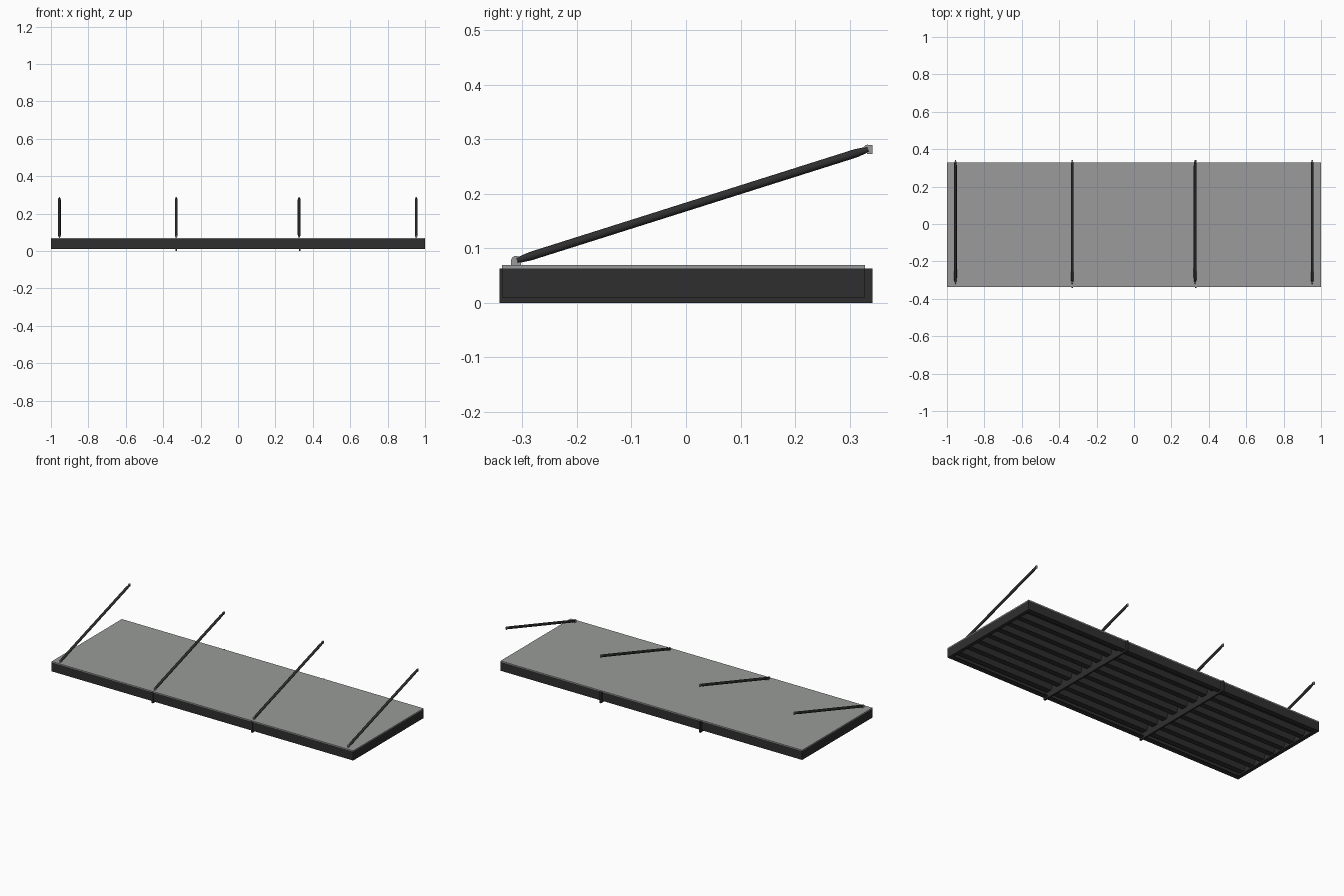
import bpy, bmesh, math
from mathutils import Vector

if "Cube" in bpy.data.objects:
    bpy.data.objects.remove(bpy.data.objects["Cube"])

def mat(name, c):
    m = bpy.data.materials.new(name)
    m.diffuse_color = (*c, 1)
    m.use_nodes = True
    m.node_tree.nodes["Principled BSDF"].inputs["Base Color"].default_value = m.diffuse_color
    return m

DARK = mat("dark_metal", (0.028, 0.028, 0.029))
GREY = mat("grey_sheet", (0.32, 0.33, 0.32))

def finish(name, bm, m):
    bmesh.ops.recalc_face_normals(bm, faces=bm.faces)
    me = bpy.data.meshes.new(name)
    bm.to_mesh(me)
    bm.free()
    me.materials.append(m)
    ob = bpy.data.objects.new(name, me)
    bpy.context.collection.objects.link(ob)
    return ob

def box(name, lo, hi, m):
    bm = bmesh.new()
    bmesh.ops.create_cube(bm, size=1)
    for v in bm.verts:
        v.co = [(a + b) / 2 + c * (b - a) for a, b, c in zip(lo, hi, v.co)]
    return finish(name, bm, m)

def extrude_x(name, pts, x0, x1, m):
    bm = bmesh.new()
    f = bm.faces.new([bm.verts.new((x0, y, z)) for y, z in pts])
    r = bmesh.ops.extrude_face_region(bm, geom=[f])
    for v in r["geom"]:
        if isinstance(v, bmesh.types.BMVert):
            v.co.x = x1
    return finish(name, bm, m)

def rod(name, a, b, r1, r2, m, n=12):
    a, b = Vector(a), Vector(b)
    bm = bmesh.new()
    bmesh.ops.create_cone(bm, cap_ends=True, segments=n, radius1=r1, radius2=r2, depth=(b - a).length)
    q = (b - a).to_track_quat('Z', 'Y')
    for v in bm.verts:
        v.co = q @ v.co + (a + b) / 2
    ob = finish(name, bm, m)
    for p in ob.data.polygons:
        p.use_smooth = len(p.vertices) == 4
    return ob

Y0, Y1 = -0.337, 0.328

# Roof sheet and edge channels with inward bottom flanges
box("top_sheet", (-1, Y0, 0.063), (1, Y1, 0.069), GREY)
T, F = 0.006, 0.028
for s, y in ((1, Y0), (-1, Y1)):
    n = "front" if s > 0 else "back"
    pts = [(y, 0.01), (y + s*F, 0.01), (y + s*F, 0.016), (y + s*T, 0.016), (y + s*T, 0.063), (y, 0.063)]
    extrude_x(n + "_channel", pts, -1, 1, DARK)
for s in (-1, 1):
    xs = sorted((s, s * (1 - T)))
    box("end_plate", (xs[0], Y0, 0.01), (xs[1], Y1, 0.063), DARK)
    xs = sorted((s, s * (1 - 0.02)))
    box("end_flange", (xs[0], Y0 + T, 0.01), (xs[1], Y1 - T, 0.016), DARK)

# Trapezoidal corrugated deck under the sheet
N = 8
ya, yb = Y0 + T, Y1 - T
p = (yb - ya) / N
top, low = 0.0625, 0.034
line = []
for i in range(N):
    y = ya + i * p
    line += [(y + p*.05, top), (y + p*.2, low), (y + p*.6, low), (y + p*.75, top)]
line = [(ya, top)] + line + [(yb, top)]
bm = bmesh.new()
rows = [[bm.verts.new((x, y, z)) for y, z in line] for x in (-0.994, 0.994)]
for i in range(len(line) - 1):
    bm.faces.new((rows[0][i], rows[0][i+1], rows[1][i+1], rows[1][i]))
deck = finish("corrugated_deck", bm, DARK)
deck.data.materials.append(GREY)
for f in deck.data.polygons:
    f.material_index = 1 if abs(f.normal.z) > 0.95 and f.center.z > 0.05 else 0

# Cross ribs
for x in (-0.33, 0.33):
    box("cross_rib", (x - 0.005, -0.342, 0), (x + 0.005, 0.342, 0.063), DARK)

# Tie rods with lugs
A, B = Vector((0, -0.312, 0.077)), Vector((0, 0.336, 0.282))
d = (B - A).normalized()
for x in (-0.955, -0.33, 0.327, 0.953):
    o = Vector((x, 0, 0))
    a, b = A + o, B + o
    rod("tie_rod", a + d*0.028, b - d*0.026, 0.0078, 0.0078, DARK)
    rod("lower_fork", a + d*0.002, a + d*0.028, 0.005, 0.0078, DARK)
    rod("upper_fork", b - d*0.026, b - d*0.002, 0.0078, 0.005, DARK)
    h = Vector((0.003, 0, 0))
    rod("lower_lug", a - h, a + h, 0.009, 0.009, GREY, 16)
    box("lower_lug_base", (x - .003, -0.321, 0.066), (x + .003, -0.303, 0.077), GREY)
    box("upper_lug", (x - .003, 0.332, 0.273), (x + .003, 0.342, 0.289), GREY)
    rod("upper_lug_eye", b - h - Vector((0, .003, 0)), b + h - Vector((0, .003, 0)), 0.008, 0.008, GREY, 16)
